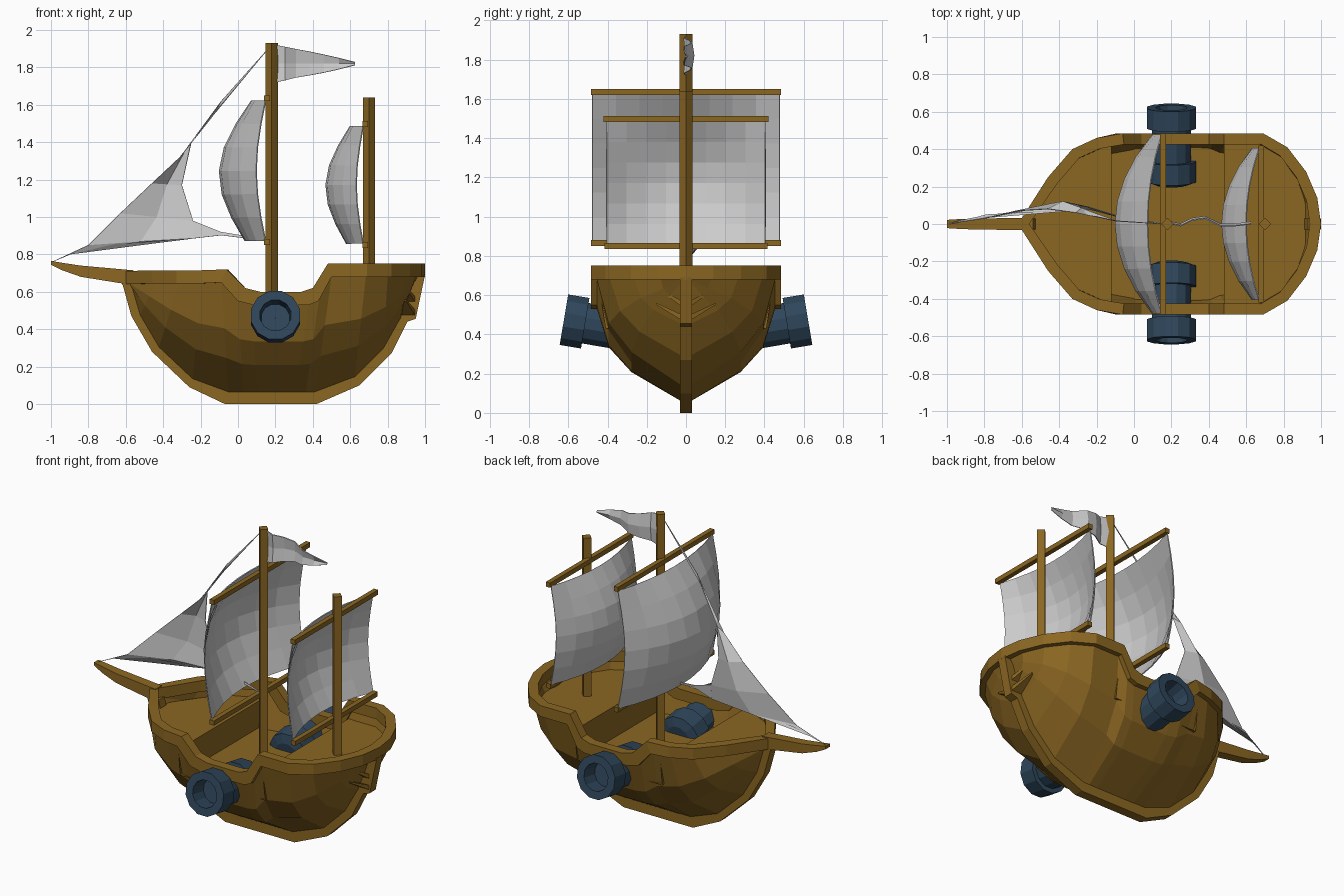
import bpy, math
from mathutils import Vector

if "Cube" in bpy.data.objects:
    bpy.data.objects.remove(bpy.data.objects["Cube"])


def material(name, rgb):
    m = bpy.data.materials.new(name)
    m.diffuse_color = (*rgb, 1)
    m.use_nodes = True
    m.node_tree.nodes["Principled BSDF"].inputs["Base Color"].default_value = m.diffuse_color
    return m


WOOD = material("wood", (0.26, 0.135, 0.016))
IRON = material("iron", (0.028, 0.062, 0.105))


def loft(name, rows, mat=None, closed=False, caps=False, mirror=False, thick=0):
    """Join equal-length rows of points into a flat-shaded skin."""
    n = len(rows[0])
    verts = [tuple(p) for r in rows for p in r]
    faces = []
    for i in range(len(rows) - 1):
        for j in range(n if closed else n - 1):
            k = (j + 1) % n
            faces.append((i * n + j, i * n + k, (i + 1) * n + k, (i + 1) * n + j))
    if caps:
        faces += [tuple(range(n))[::-1], tuple(range(len(verts) - n, len(verts)))]
    me = bpy.data.meshes.new(name)
    me.from_pydata(verts, [], faces)
    me.validate()
    ob = bpy.data.objects.new(name, me)
    bpy.context.collection.objects.link(ob)
    # consistent outward normals
    import bmesh
    bm = bmesh.new()
    bm.from_mesh(me)
    bmesh.ops.recalc_face_normals(bm, faces=bm.faces)
    bm.to_mesh(me)
    bm.free()
    if mat:
        me.materials.append(mat)
    if thick:
        s = ob.modifiers.new("thickness", "SOLIDIFY")
        s.thickness, s.offset = thick, 0
    if mirror:
        m = ob.modifiers.new("mirror", "MIRROR")
        m.use_axis = (False, True, False)
    return ob


def box_beam(name, sections, mat=WOOD, **kw):
    """Beam along x from (x, half width, bottom, top) sections."""
    rows = [[(x, -w, b), (x, w, b), (x, w, t), (x, -w, t)] for x, w, b, t in sections]
    return loft(name, rows, mat, closed=True, caps=True, **kw)


# Rim: x, y, top z, sideways shift of the lower edge
rim = [(-.62, 0, .71, 0), (-.46, .25, .715, 0), (-.33, .4, .715, 0), (-.2, .46, .715, 0),
       (-.06, .485, .72, -.03), (.04, .485, .62, -.04), (.12, .485, .6, -.04),
       (.34, .485, .6, .04), (.4, .485, .62, .03), (.48, .485, .75, .02),
       (.69, .485, .75, 0), (.82, .41, .75, 0), (.92, .28, .75, 0), (.98, .14, .75, 0),
       (1, 0, .75, 0)]
keel_in = [(-.57, .64), (-.52, .47), (-.42, .3), (-.24, .13), (-.05, .06), (.03, .06),
           (.1, .06), (.3, .06), (.36, .06), (.41, .06), (.62, .14), (.77, .29),
           (.86, .45), (.9, .56), (.94, .68)]


def inward(i):
    if i in (0, len(rim) - 1):
        return Vector((1 if i == 0 else -1, 0))
    a, b = Vector(rim[i - 1][:2]), Vector(rim[i + 1][:2])
    d = (b - a).normalized()
    return Vector((d.y, -d.x))


rim_rows, hull_rows = [], []
for i, (x, y, z, dx) in enumerate(rim):
    n = inward(i) * .06
    rim_rows.append([(x, y, z), (x + n.x, y + n.y, z),
                     (x + n.x + dx, y + n.y, z - .07), (x + dx, y, z - .07)])
    hx, hy, hz = x + n.x * .6 + dx, max(y + n.y * .6, .01), z - .06
    kx, kz = keel_in[i]
    hull_rows.append([(hx + (kx - hx) * d, .01 + (hy - .01) * w, hz + (kz - hz) * d)
                      for w, d in ((1, 0), (.86, .42), (.6, .68), (0, 1))])
loft("rim", rim_rows, WOOD, closed=True, mirror=True)
loft("hull", hull_rows, WOOD, mirror=True, thick=.015)

# Keel band around the hull profile
band = [((-.62, .65), (-.54, .65)), ((-.57, .47), (-.5, .5)), ((-.46, .28), (-.4, .33)),
        ((-.26, .09), (-.22, .15)), ((-.07, 0), (-.05, .08)), ((.42, 0), (.41, .08)),
        ((.65, .1), (.61, .16)), ((.82, .27), (.76, .31)), ((.905, .44), (.85, .47)),
        ((.95, .455), (.87, .5)), ((1, .69), (.93, .69))]
loft("keel", [[(o[0], -.03, o[1]), (o[0], .03, o[1]), (q[0], .03, q[1]), (q[0], -.03, q[1])]
              for o, q in band], WOOD, closed=True, caps=True)

# Stern braces beside the post
for name, z, y in (("upper_stern_brace", .57, .13), ("lower_stern_brace", .5, .15)):
    loft(name, [[(.87, .02, z - .03), (.95, .02, z - .03), (.95, .02, z), (.87, .02, z)],
                [(.86, y, z + .05), (.9, y, z + .05), (.9, y, z + .06), (.86, y, z + .06)]],
         WOOD, closed=True, caps=True, mirror=True)

# Stepped deck
deck = [(-.56, .03, .6), (-.44, .2, .6), (-.32, .34, .6), (-.12, .43, .6), (-.12, .41, .43),
        (.48, .41, .43), (.48, .44, .63), (.68, .44, .63), (.79, .37, .63), (.88, .25, .63),
        (.93, .06, .63)]
loft("deck", [[(x, -w, z), (x, w, z)] for x, w, z in deck], WOOD)

# Bowsprit
box_beam("bowsprit", [(-1, .022, .745, .765), (-.94, .026, .715, .755),
                      (-.84, .03, .68, .74), (-.56, .032, .635, .715)])

# Masts (diamond section) with yards
def mast(name, x, z0, z1, r=.033):
    loft(name, [[(x + r * c, r * s, z) for c, s in ((1, 0), (0, 1), (-1, 0), (0, -1))]
                for z in (z0, z1)], WOOD, closed=True, caps=True)


# Square sail bellied toward the bow
def square_sail(name, x, hw, z0, z1, edge, top, foot, belly, nu=8, nv=6):
    rows = []
    for j in range(nv + 1):
        v = j / nv
        row = []
        for i in range(nu + 1):
            u = 2 * i / nu - 1
            s = math.sin(math.pi * v)
            mid = foot + (top - foot) * v + belly * s
            row.append((x - edge * s - mid * (1 - u * u), u * hw, z0 + (z1 - z0) * v))
        rows.append(row)
    loft(name, rows, thick=.006)


mast("main_mast", .18, .42, 1.93)
mast("aft_mast", .7, .62, 1.64)
for name, x, w, z in (("main_top_yard", .155, .485, 1.635), ("main_low_yard", .155, .485, .866),
                      ("aft_top_yard", .68, .42, 1.497), ("aft_low_yard", .68, .415, .85)):
    box_beam(name, [(x - .015, w, z - .015, z + .015), (x + .015, w, z - .015, z + .015)])
square_sail("main_sail", .148, .477, .872, 1.622, .05, .075, .11, .105)
square_sail("aft_sail", .67, .405, .858, 1.485, .037, .07, .09, .083)

# Jib: luff points paired with leech points, then the tail to the mast
luff = [(.155, 0, 1.89), (-.12, .02, 1.56), (-.31, .06, 1.32), (-.46, .08, 1.18),
        (-.63, .07, 1.02), (-.8, .03, .85), (-1, 0, .757)]
leech = [(.16, 0, 1.9), (-.09, .015, 1.62), (-.25, .05, 1.4), (-.3, .1, 1.17),
         (-.24, .09, .98), (-.24, .08, .885), (-.79, .05, .845)]
middle = [tuple((Vector(a) + Vector(b)) / 2 + Vector((0, .03 if 1 < i < 6 else 0, 0)))
          for i, (a, b) in enumerate(zip(luff, leech))]
loft("jib", list(zip(luff, middle, leech)), thick=.004)
loft("jib_tail", [[(-.24, .09, .98), (-.24, .08, .885)], [(-.09, .045, .92), (-.09, .04, .902)],
                  [(.155, 0, .88), (.155, 0, .872)]], thick=.004)

# Pennant
flag = [(.2, 0, 1.72, 1.92), (.25, -.01, 1.73, 1.91), (.31, .02, 1.745, 1.898),
        (.38, .03, 1.757, 1.885), (.46, -.01, 1.772, 1.868), (.54, -.01, 1.79, 1.85),
        (.625, 0, 1.812, 1.828)]
loft("pennant", [[(x, y, b), (x, y + .01, (b + t) / 2), (x, y, t)] for x, y, b, t in flag],
     thick=.006)

# Cannons: lathe profile of (radius, distance back from muzzle), tilted up
profile = [(.001, .1), (.078, .1), (.085, 0), (.135, 0), (.135, .11), (.108, .11),
           (.108, .29), (.135, .29), (.135, .4), (.08, .42), (.001, .42)]
tilt = math.radians(9.5)
axis = Vector((0, math.cos(tilt), math.sin(tilt)))
up = Vector((0, -math.sin(tilt), math.cos(tilt)))
muzzle = Vector((.2, .622, .475))
rows = [[muzzle - axis * d + (Vector((1, 0, 0)) * math.cos(a) + up * math.sin(a)) * r
         for a in (math.tau * (k + .5) / 12 for k in range(12))] for r, d in profile]
loft("cannons", rows, IRON, closed=True, mirror=True)
